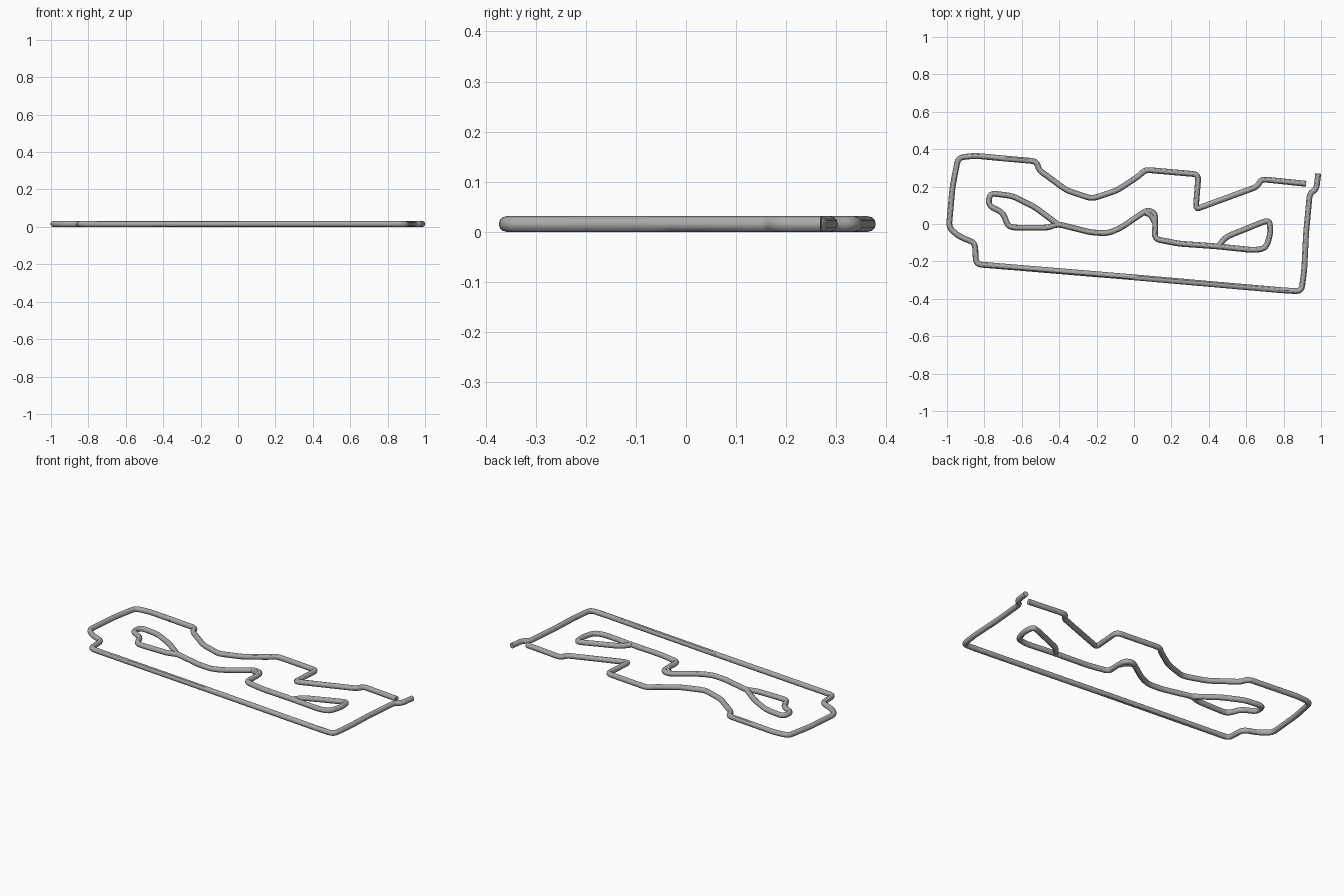
import bpy
from mathutils import Vector

RADIUS = 0.0155   # tube radius
ROUNDING = 0.03   # how far each corner is cut back
STEPS = 4         # points along each rounded corner

# Remove the default object
default_object = bpy.data.objects.get("Cube")
if default_object:
    bpy.data.objects.remove(default_object, do_unlink=True)


def make_material(name, colour):
    material = bpy.data.materials.new(name)
    material.use_nodes = True
    material.diffuse_color = colour
    shader = next(node for node in material.node_tree.nodes
                  if node.type == "BSDF_PRINCIPLED")
    shader.inputs["Base Color"].default_value = colour
    return material


def round_corners(corners):
    """Replace every inner corner of a path with a short curved bend."""
    points = [Vector(corner) for corner in corners]
    rounded = [points[0]]
    for before, corner, after in zip(points, points[1:], points[2:]):
        to_before, to_after = before - corner, after - corner
        start = corner + to_before.normalized() * min(ROUNDING, to_before.length * 0.45)
        end = corner + to_after.normalized() * min(ROUNDING, to_after.length * 0.45)
        for step in range(STEPS + 1):
            t = step / STEPS
            rounded.append(start.lerp(corner, t).lerp(corner.lerp(end, t), t))
    rounded.append(points[-1])
    return rounded


def make_tube(name, corners, material):
    """Sweep a round section along a flat path and turn it into a mesh."""
    path = bpy.data.curves.new(name + "_path", "CURVE")
    path.dimensions = "3D"
    path.twist_mode = "Z_UP"
    path.bevel_depth = RADIUS
    path.bevel_resolution = 4
    path.use_fill_caps = True
    points = round_corners(corners)
    spline = path.splines.new("POLY")
    spline.points.add(len(points) - 1)
    for spline_point, position in zip(spline.points, points):
        spline_point.co = (position.x, position.y, RADIUS, 1)
    tube = bpy.data.objects.new(name, path)
    bpy.context.collection.objects.link(tube)
    bpy.ops.object.select_all(action="DESELECT")
    tube.select_set(True)
    bpy.context.view_layer.objects.active = tube
    bpy.ops.object.convert(target="MESH")
    tube = bpy.context.view_layer.objects.active
    tube.data.materials.clear()
    tube.data.materials.append(material)
    bpy.ops.object.shade_smooth_by_angle()
    return tube


grey = make_material("plain_grey", (0.4, 0.4, 0.4, 1))

# Long outer circuit, from its open end round to the short tail
back_run = [
    (.92, .215), (.68, .24), (.66, .2), (.36, .09), (.33, .08), (.345, .265),
    (.06, .29), (.03, .26), (-.09, .18), (-.225, .135), (-.36, .18),
    (-.51, .29), (-.52, .335), (-.69, .35),
]
left_end = [
    (-.85, .365), (-.94, .355), (-.97, .2), (-.99, -.02), (-.93, -.07),
    (-.85, -.1), (-.845, -.215),
]
front_run = [(0, -.285), (.8, -.355), (.895, -.36)]
right_tail = [(.91, -.25), (.92, -.05), (.94, .165), (.975, .185), (.985, .27)]
make_tube("outer_circuit", back_run + left_end + front_run + right_tail, grey)

# Inner circuit: left loop, winding link and right loop
left_loop = [
    (-.41, 0), (-.53, .09), (-.65, .15), (-.77, .165), (-.78, .1),
    (-.7, .06), (-.675, -.01), (-.64, -.02), (-.46, -.02), (-.41, 0),
]
link = [
    (-.23, -.045), (-.14, -.05), (-.07, -.02), (.07, .075), (.11, .06),
    (.115, .02), (.11, -.08), (.24, -.105), (.45, -.12),
]
right_loop = [
    (.64, -.14), (.705, -.13), (.73, -.05), (.725, .015), (.7, .015),
    (.49, -.07), (.45, -.12),
]
make_tube("inner_circuit", left_loop + link + right_loop, grey)

# Short inner strand doubling the tight bend of the link
make_tube("bend_strand", [(.06, .06), (.09, .05), (.11, .01)], grey)
